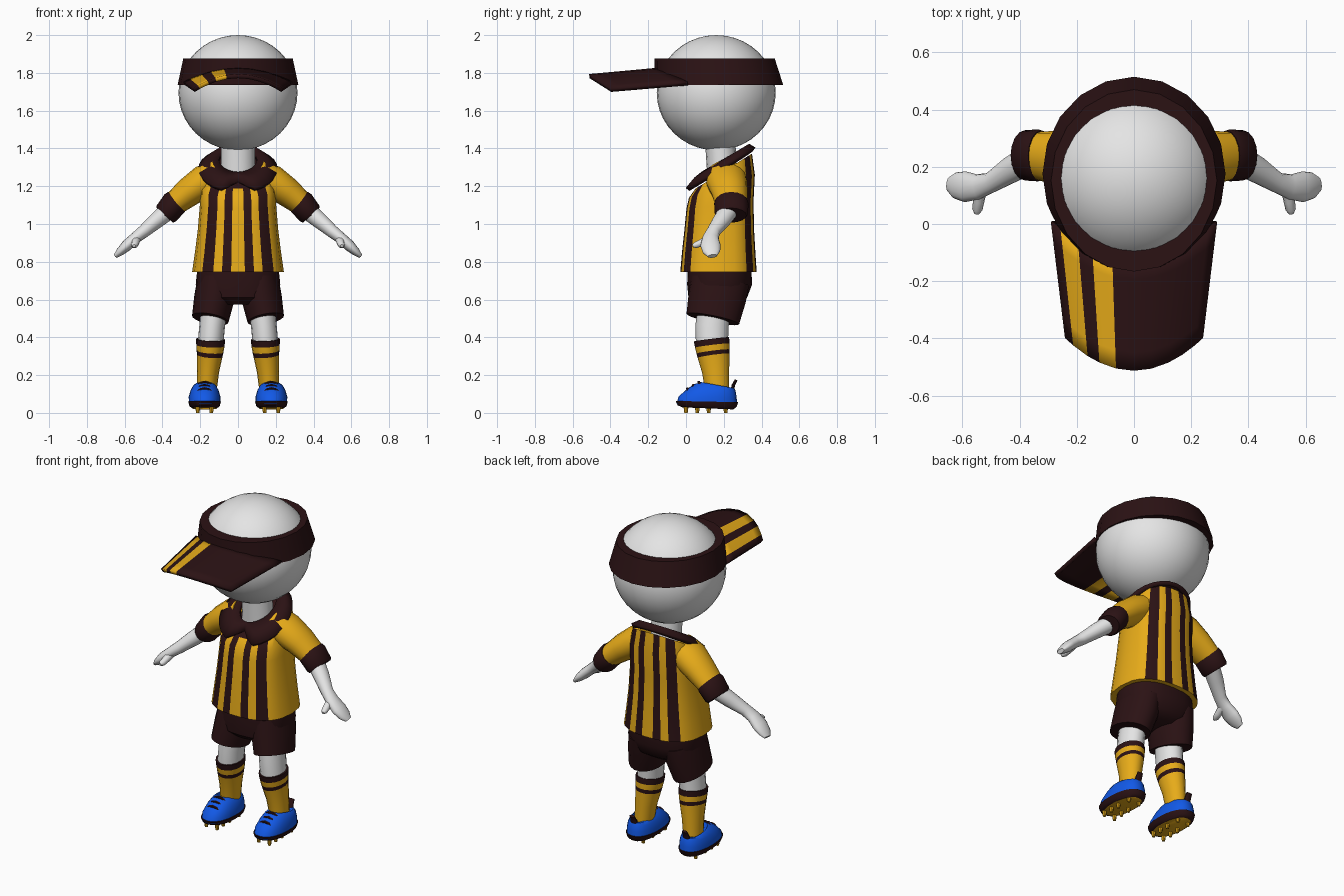
import bpy, bmesh
from math import sin, cos, pi, radians
from mathutils import Vector

cube = bpy.data.objects.get("Cube")
if cube:
    bpy.data.objects.remove(cube)


def material(name, rgb):
    m = bpy.data.materials.new(name)
    m.use_nodes = True
    m.diffuse_color = (*rgb, 1)
    m.node_tree.nodes["Principled BSDF"].inputs["Base Color"].default_value = (*rgb, 1)
    return m


SKIN = material("pale skin", (0.78, 0.78, 0.78))
GOLD = material("gold cloth", (0.82, 0.42, 0.01))
DARK = material("dark brown cloth", (0.024, 0.006, 0.007))
BLUE = material("blue shoe", (0.006, 0.1, 0.8))


def finish(name, bm, mats, mirror=False, thick=0, angle=40):
    bmesh.ops.recalc_face_normals(bm, faces=bm.faces)
    mesh = bpy.data.meshes.new(name)
    bm.to_mesh(mesh)
    bm.free()
    for m in mats:
        mesh.materials.append(m)
    ob = bpy.data.objects.new(name, mesh)
    bpy.context.collection.objects.link(ob)
    bpy.ops.object.select_all(action='DESELECT')
    ob.select_set(True)
    bpy.context.view_layer.objects.active = ob
    bpy.ops.object.shade_smooth_by_angle(angle=radians(angle))
    if thick:
        mod = ob.modifiers.new("thickness", 'SOLIDIFY')
        mod.thickness, mod.offset = thick, 0
    if mirror:
        ob.modifiers.new("other side", 'MIRROR')


def loft(name, rings, mats, pick=lambda i, j: 0, caps=(0, 0), closed=True, loop=False, **kw):
    """Join rings of points with quads; pick gives the material of each quad."""
    bm = bmesh.new()
    vs = [[bm.verts.new(p) for p in r] for r in rings]
    n = len(rings[0])
    for i in range(len(vs) if loop else len(vs) - 1):
        a, b = vs[i], vs[(i + 1) % len(vs)]
        for j in range(n if closed else n - 1):
            k = (j + 1) % n
            bm.faces.new((a[j], a[k], b[k], b[j])).material_index = pick(i, j)
    if caps:
        for r, c in zip((vs[0], vs[-1]), caps):
            bm.faces.new(r).material_index = c
    finish(name, bm, mats, **kw)


def oval(z, cy, rx, ry, cx=0, n=2, tilt=0, count=24):
    """Level superellipse ring, optionally tilted up towards the back."""
    pts = []
    for j in range(count):
        c, s = cos(2 * pi * j / count), sin(2 * pi * j / count)
        x = rx * abs(c) ** (2 / n) * (1 if c > 0 else -1)
        y = ry * abs(s) ** (2 / n) * (1 if s > 0 else -1)
        pts.append((cx + x, cy + y, z + tilt * y))
    return pts


def tube(name, stations, mats, ref=(0, 1, 0), count=16, **kw):
    """Limb through stations (x, y, z, radius along ref, radius across)."""
    pts = [Vector(s[:3]) for s in stations]
    rings = []
    for i, (p, s) in enumerate(zip(pts, stations)):
        t = (pts[min(i + 1, len(pts) - 1)] - pts[max(i - 1, 0)]).normalized()
        u = Vector(ref)
        u = (u - t * u.dot(t)).normalized()
        v = t.cross(u)
        rings.append([p + u * s[3] * cos(a) + v * s[4] * sin(a)
                      for a in (2 * pi * j / count for j in range(count))])
    loft(name, rings, mats, **kw)


# Head and neck
bm = bmesh.new()
bmesh.ops.create_uvsphere(bm, u_segments=32, v_segments=20, radius=1)
for v in bm.verts:
    v.co = (v.co.x * 0.315, v.co.y * 0.315 + 0.16, v.co.z * 0.305 + 1.695)
finish("head", bm, [SKIN])
tube("neck", [(0, 0.2, 1.2, 0.085, 0.1), (0, 0.19, 1.3, 0.08, 0.09), (0, 0.18, 1.45, 0.08, 0.09)], [SKIN])

# Visor band
loft("visor_band", [oval(1.735, 0.175, 0.32, 0.34, count=20), oval(1.875, 0.152, 0.29, 0.318, count=20),
                    oval(1.875, 0.16, 0.255, 0.255, count=20), oval(1.735, 0.16, 0.31, 0.31, count=20)],
     [DARK], caps=None, loop=True, angle=25)

# Visor bill, with two stripe columns
cols = [-1, -0.88, -0.67, -0.5, -0.26, 0, 0.25, 0.5, 0.7, 0.88, 1]
bill = []
for i in range(7):
    v = i / 6
    w = 0.285 - 0.05 * v
    bill.append([(u * w, (1 - v) * (-0.13 + 0.14 * u * u) + v * (-0.512 + 0.115 * u * u),
                  1.818 - 0.035 * v - 0.075 * u * u) for u in cols])
loft("visor_bill", bill, [DARK, GOLD], lambda i, j: int(j in (1, 3)), caps=None, closed=False, thick=0.022)

# Shirt body, with vertical stripe columns
half = [-1, -0.95, -0.87, -0.78, -0.54, -0.35, -0.15, 0.15, 0.35, 0.54, 0.78, 0.87, 0.95, 1]
fracs = half + half[-2:0:-1]


def shirt_ring(z, cy, rx, ry, tilt=0):
    pts = []
    for j, f in enumerate(fracs):
        y = ry * (1 - abs(f) ** 2.5) ** (1 / 2.5) * (-1 if j < len(half) else 1)
        pts.append((f * rx, cy + y, z + tilt * y))
    return pts


def shirt_colour(i, j):
    f = abs(fracs[j] + fracs[(j + 1) % len(fracs)]) / 2
    return int(0.15 < f < 0.35 or 0.54 < f < 0.78)


loft("shirt_body", [shirt_ring(0.745, 0.172, 0.243, 0.203), shirt_ring(0.85, 0.173, 0.228, 0.195),
                    shirt_ring(0.97, 0.176, 0.213, 0.185), shirt_ring(1.1, 0.18, 0.202, 0.178, 0.1),
                    shirt_ring(1.2, 0.19, 0.2, 0.175, 0.35), shirt_ring(1.28, 0.2, 0.18, 0.15, 0.62)],
     [GOLD, DARK], shirt_colour, caps=(0, 1))

# Sleeves, cuffs, arms and thumbs
tube("sleeves", [(0.1, 0.21, 1.265, 0.1, 0.08), (0.18, 0.215, 1.225, 0.108, 0.088),
                 (0.26, 0.23, 1.17, 0.096, 0.078), (0.34, 0.24, 1.105, 0.084, 0.064)], [GOLD], mirror=True)
tube("cuffs", [(0.325, 0.24, 1.12, 0.086, 0.067), (0.335, 0.24, 1.111, 0.091, 0.071),
               (0.38, 0.24, 1.055, 0.088, 0.066), (0.388, 0.24, 1.046, 0.08, 0.058)], [DARK], mirror=True)
tube("arms", [(0.35, 0.235, 1.085, 0.052, 0.05), (0.43, 0.19, 1.02, 0.047, 0.043),
              (0.5, 0.145, 0.96, 0.036, 0.034), (0.545, 0.13, 0.925, 0.044, 0.03),
              (0.59, 0.13, 0.885, 0.054, 0.03), (0.625, 0.135, 0.852, 0.046, 0.022),
              (0.648, 0.14, 0.83, 0.025, 0.012)], [SKIN], mirror=True)
tube("thumbs", [(0.54, 0.12, 0.92, 0.026, 0.024), (0.543, 0.08, 0.9, 0.02, 0.02),
                (0.548, 0.05, 0.888, 0.018, 0.017), (0.55, 0.035, 0.884, 0.008, 0.008)],
     [SKIN], ref=(1, 0, 0), count=10, mirror=True)

# Collar, a sloping ring with two points at the front
SEG = 28
pull = {0: 0.085, 1: 0.042}
inner, middle, outer = [], [], []
for j in range(SEG):
    a = 2 * pi * j / SEG
    s, c = sin(a), cos(a)
    yo = 0.175 - 0.185 * c + pull.get(min(j, SEG - j), 0)
    xi, yi, xo = 0.1 * s, 0.2 - 0.11 * c, 0.205 * s
    inner.append((xi, yi, 1.215 + 0.58 * yi))
    middle.append(((xi + xo) / 2, (yi + yo) / 2, 1.205 + 0.31 * (yi + yo)))
    outer.append((xo, yo, 1.178 + 0.6 * yo))
loft("collar", [inner, middle, outer], [DARK], caps=None, thick=0.025)

# Shorts
loft("shorts_hips", [oval(0.765, 0.178, 0.215, 0.168, n=2.4), oval(0.68, 0.178, 0.224, 0.172, n=2.4),
                     oval(0.61, 0.168, 0.2, 0.155, n=2.4), oval(0.575, 0.16, 0.13, 0.11, n=2.2)], [DARK])
tube("shorts_legs", [(0.115, 0.18, 0.7, 0.155, 0.1), (0.125, 0.165, 0.61, 0.153, 0.107),
                     (0.147, 0.142, 0.497, 0.142, 0.098)], [DARK], count=20, mirror=True)

# Legs and banded socks
tube("legs", [(0.12, 0.15, 0.6, 0.085, 0.072), (0.137, 0.138, 0.46, 0.088, 0.068),
              (0.145, 0.137, 0.37, 0.085, 0.068)], [SKIN], mirror=True)
tube("socks", [(0.145, 0.135, 0.39, 0.094, 0.077), (0.146, 0.139, 0.357, 0.092, 0.075),
               (0.148, 0.143, 0.325, 0.088, 0.071), (0.15, 0.146, 0.302, 0.085, 0.068),
               (0.158, 0.157, 0.22, 0.072, 0.058), (0.165, 0.165, 0.12, 0.064, 0.052)],
     [GOLD, DARK], pick=lambda i, j: int(i in (0, 2)), caps=(1, 0), mirror=True)

# Shoes: upper, sole, laces, heel tab and studs
CX = 0.177


def shoe_ring(z, front, back, rx, tilt=0):
    return oval(z, (front + back) / 2, rx, (back - front) / 2, cx=CX, n=2.3, tilt=tilt)


loft("shoe_uppers", [shoe_ring(0.05, -0.05, 0.27, 0.083), shoe_ring(0.085, -0.04, 0.268, 0.084),
                     shoe_ring(0.12, 0, 0.262, 0.074, -0.02), shoe_ring(0.142, 0.045, 0.255, 0.062, -0.1),
                     shoe_ring(0.148, 0.08, 0.245, 0.053, -0.18), shoe_ring(0.12, 0.1, 0.235, 0.048)],
     [BLUE], mirror=True)
loft("shoe_soles", [shoe_ring(0.024, -0.02, 0.25, 0.066, -0.04), shoe_ring(0.036, -0.045, 0.268, 0.08, -0.03),
                    shoe_ring(0.06, -0.055, 0.276, 0.087, -0.02)], [DARK, GOLD], caps=(1, 0), mirror=True)
for k in range(3):
    y, z, w = 0.008 + 0.03 * k, 0.129 + 0.017 * k, 0.042
    tube("laces_%d" % (k + 1), [(CX + w * t, y + 0.008 * t * t, z - 0.02 * t * t, 0.008, 0.007)
                                for t in (-1, -0.5, 0, 0.5, 1)], [DARK], count=8, mirror=True)
tube("heel_tabs", [(CX, 0.245, 0.11, 0.01, 0.024), (CX, 0.25, 0.145, 0.009, 0.022),
                   (CX, 0.266, 0.175, 0.008, 0.018)], [DARK], count=10, mirror=True)
bm = bmesh.new()
for y in (0.0, 0.06, 0.12, 0.21):
    for side in (-1, 1):
        cone = bmesh.ops.create_cone(bm, cap_ends=True, segments=8, radius1=0.009, radius2=0.013, depth=0.032)
        bmesh.ops.translate(bm, verts=cone["verts"], vec=(CX + side * 0.036, y, 0.016))
finish("studs", bm, [GOLD], mirror=True)
